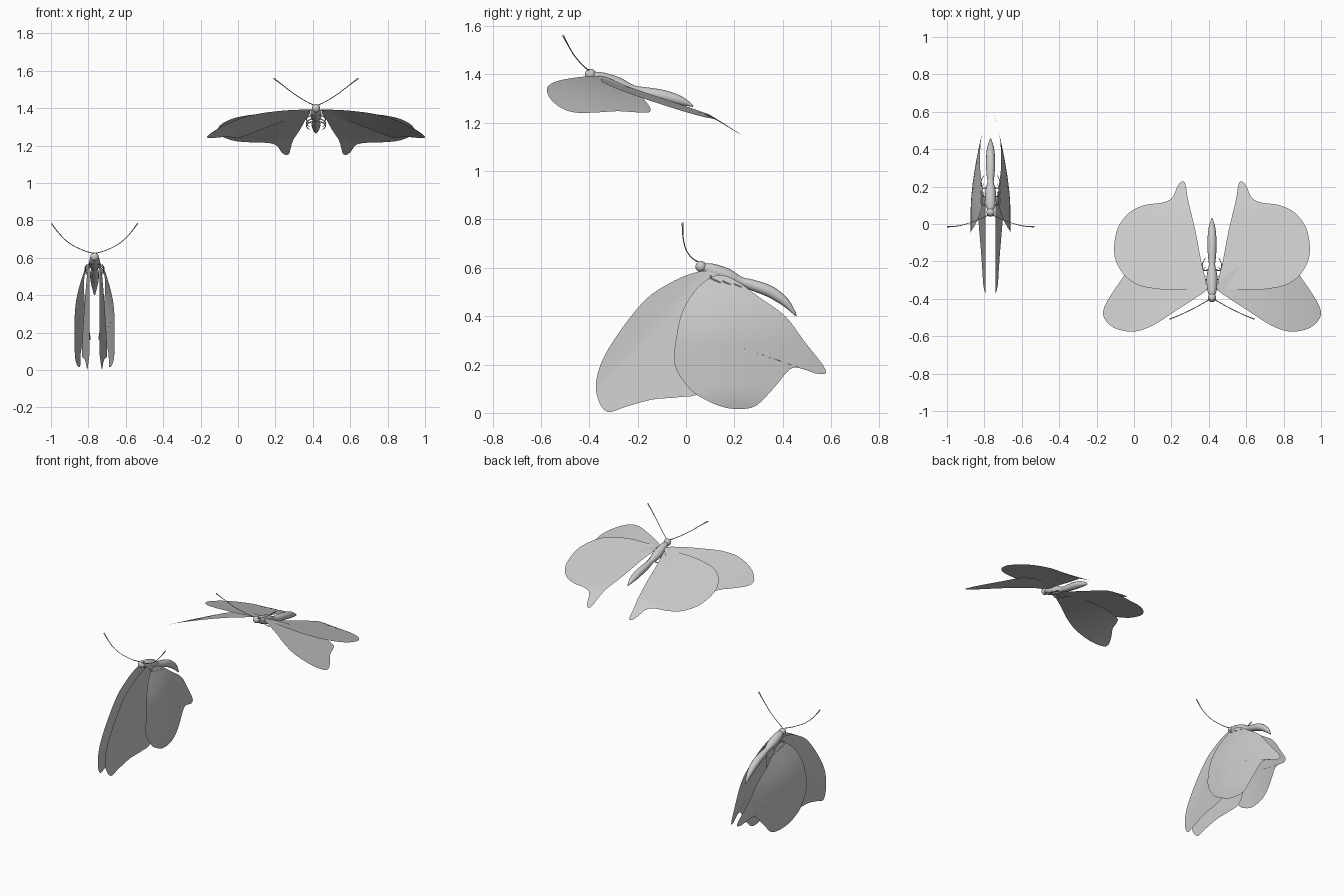
import bpy, bmesh, math
from mathutils import Vector

if "Cube" in bpy.data.objects:
    bpy.data.objects.remove(bpy.data.objects["Cube"])


def finish(bm, name):
    bmesh.ops.recalc_face_normals(bm, faces=bm.faces)
    me = bpy.data.meshes.new(name)
    bm.to_mesh(me)
    bm.free()
    for p in me.polygons:
        p.use_smooth = True
    ob = bpy.data.objects.new(name, me)
    bpy.context.collection.objects.link(ob)
    return ob


def spline(pts, closed, seg):
    """Catmull-Rom curve through the points, any dimension."""
    P = [Vector(p) for p in pts]
    n = len(P)
    out = []
    for i in range(n if closed else n - 1):
        if closed:
            a, b, c, d = (P[(i + k) % n] for k in (-1, 0, 1, 2))
        else:
            a, b, c, d = (P[min(max(i + k, 0), n - 1)] for k in (-1, 0, 1, 2))
        for j in range(seg):
            t = j / seg
            out.append(0.5 * (2 * b + (c - a) * t + (2 * a - 5 * b + 4 * c - d) * t * t
                              + (3 * b - a - 3 * c + d) * t ** 3))
    if not closed:
        out.append(P[-1])
    return out


def wing(name, outline, centre, place, rings=7):
    """Thin sheet: concentric rings inside an outline, lifted to 3D by place(u, v)."""
    edge = spline(outline, True, 4)
    c = Vector(centre)
    bm = bmesh.new()
    mid = bm.verts.new(place(*c))
    prev = None
    for r in range(1, rings + 1):
        ring = [bm.verts.new(place(*c.lerp(p, r / rings))) for p in edge]
        for i in range(len(ring)):
            k = (i + 1) % len(ring)
            if prev:
                bm.faces.new((prev[i], ring[i], ring[k], prev[k]))
            else:
                bm.faces.new((mid, ring[i], ring[k]))
        prev = ring
    return finish(bm, name)


def tube(name, path, radii, sides=12, seg=3):
    """Round tube along a smooth path with a radius per point."""
    data = spline([(*p, r) for p, r in zip(path, radii)], False, seg)
    pts = [Vector(d[:3]) for d in data]
    bm = bmesh.new()
    rings = []
    for i, p in enumerate(pts):
        t = (pts[min(i + 1, len(pts) - 1)] - pts[max(i - 1, 0)]).normalized()
        ref = Vector((1, 0, 0)) if abs(t.x) < 0.9 else Vector((0, 0, 1))
        u = t.cross(ref).normalized()
        v = t.cross(u)
        r = max(data[i][3], 0.0008)
        rings.append([bm.verts.new(p + r * (math.cos(a) * u + math.sin(a) * v))
                      for a in (2 * math.pi * k / sides for k in range(sides))])
    for a, b in zip(rings, rings[1:]):
        for k in range(sides):
            m = (k + 1) % sides
            bm.faces.new((a[k], a[m], b[m], b[k]))
    bm.faces.new(rings[0])
    bm.faces.new(rings[-1])
    return finish(bm, name)


def clamp(v):
    return max(0.0, min(1.0, v))


def body_parts(tag, cx, head, body, antenna, legs):
    # head
    bm = bmesh.new()
    bmesh.ops.create_uvsphere(bm, u_segments=14, v_segments=10, radius=0.023)
    finish(bm, tag + "_head").location = (cx, *head)
    # thorax and abdomen in one profile with a narrow waist
    tube(tag + "_body", [(cx, y, z) for y, z in body],
         [0.012, 0.026, 0.029, 0.017, 0.022, 0.024, 0.018, 0.003])
    for s, side in ((1, "right"), (-1, "left")):
        # antenna with a small club
        tube(f"{tag}_{side}_antenna", [(cx + s * x, y, z) for x, y, z in antenna],
             [0.003, 0.0022, 0.0022, 0.0025, 0.004], 6)
        # three short legs per side
        for i, (y, z) in enumerate(legs):
            pts = [(cx + s * 0.015, y, z), (cx + s * 0.045, y - 0.01, z - 0.012),
                   (cx + s * 0.05, y + 0.03, z - 0.03), (cx + s * 0.035, y + 0.06, z - 0.045)]
            tube(f"{tag}_{side}_leg_{i + 1}", pts, [0.004, 0.003, 0.0025, 0.0015], 6, 2)


# ---- flying butterfly: wings drawn from above, lifted in z ----
FX = 0.417
fly_fore = [(0.44, -0.34), (0.52, -0.405), (0.62, -0.47), (0.73, -0.54), (0.83, -0.575),
            (0.93, -0.56), (0.99, -0.51), (0.995, -0.45), (0.945, -0.36), (0.89, -0.28),
            (0.855, -0.2), (0.82, -0.15), (0.74, -0.155), (0.62, -0.2), (0.5, -0.27)]
fly_hind = [(0.45, -0.335), (0.53, -0.347), (0.66, -0.352), (0.8, -0.33), (0.88, -0.28),
            (0.93, -0.2), (0.94, -0.12), (0.92, -0.02), (0.86, 0.06), (0.78, 0.1),
            (0.68, 0.115), (0.63, 0.14), (0.602, 0.2), (0.58, 0.226), (0.56, 0.215),
            (0.545, 0.13), (0.505, -0.04), (0.475, -0.2)]


def fly_fore_z(x, y):
    return (1.393 - 0.32 * (x - 0.45) - 0.24 * (y + 0.36)
            + 0.3 * max(0, x - 0.45) * max(0, 1 - x))


def fly_hind_z(x, y):
    return 1.39 - 0.33 * (y + 0.36) - 0.06 * (x - 0.45) - 0.3 * max(0, y - 0.1)


for s, side in ((1, "right"), (-1, "left")):
    wing(f"flying_{side}_forewing", fly_fore, (0.78, -0.36),
         lambda x, y: (FX + s * (x - FX), y, fly_fore_z(x, y)))
    wing(f"flying_{side}_hindwing", fly_hind, (0.68, -0.1),
         lambda x, y: (FX + s * (x - FX), y, fly_hind_z(x, y)))

body_parts("flying", FX, (-0.395, 1.4),
           [(-0.39, 1.4), (-0.35, 1.383), (-0.28, 1.358), (-0.22, 1.338),
            (-0.17, 1.325), (-0.09, 1.31), (-0.02, 1.29), (0.03, 1.268)],
           [(0.008, -0.4, 1.415), (0.05, -0.425, 1.435), (0.115, -0.46, 1.475),
            (0.18, -0.49, 1.525), (0.226, -0.508, 1.56)],
           [(-0.34, 1.365), (-0.29, 1.345), (-0.24, 1.33)])

# ---- resting butterfly: wings drawn from the side, bowed outward in x ----
RX = -0.767
rest_fore = [(0.1, 0.585), (0.02, 0.575), (-0.07, 0.535), (-0.16, 0.475), (-0.25, 0.37),
             (-0.335, 0.24), (-0.37, 0.14), (-0.365, 0.06), (-0.325, 0.004), (-0.25, 0.025),
             (-0.14, 0.055), (-0.03, 0.065), (0.06, 0.085), (0.12, 0.2), (0.16, 0.36),
             (0.16, 0.53)]
rest_hind = [(0.13, 0.57), (0.05, 0.52), (-0.01, 0.43), (-0.037, 0.33), (-0.047, 0.2),
             (0.015, 0.1), (0.08, 0.055), (0.15, 0.025), (0.22, 0.016), (0.29, 0.03),
             (0.365, 0.105), (0.43, 0.18), (0.48, 0.183), (0.55, 0.16), (0.577, 0.18),
             (0.49, 0.295), (0.41, 0.4), (0.3, 0.48), (0.21, 0.545)]


def rest_fore_x(y, z):
    d = (y - 0.08) * 0.73 - (z - 0.58) * 0.684
    return 0.026 + 0.045 * clamp(d / 0.35)


def rest_hind_x(y, z):
    f = 1 - 0.8 * clamp((y - 0.08) / 0.5) ** 1.6
    g = 0.35 + 0.65 * math.sin(clamp((0.58 - z) / 0.3) * math.pi / 2)
    low = 0.018 * clamp((0.1 - z) / 0.1) ** 2
    return max(0.022, 0.106 * f * g - low)


for s, side in ((1, "right"), (-1, "left")):
    wing(f"resting_{side}_forewing", rest_fore, (-0.1, 0.28),
         lambda y, z: (RX + s * rest_fore_x(y, z), y, z))
    wing(f"resting_{side}_hindwing", rest_hind, (0.2, 0.28),
         lambda y, z: (RX + s * rest_hind_x(y, z), y, z))

body_parts("resting", RX, (0.062, 0.605),
           [(0.065, 0.605), (0.1, 0.593), (0.17, 0.568), (0.225, 0.546),
            (0.27, 0.53), (0.345, 0.503), (0.41, 0.458), (0.456, 0.402)],
           [(0.008, 0.05, 0.625), (0.06, 0.025, 0.64), (0.13, 0.0, 0.675),
            (0.185, -0.012, 0.725), (0.231, -0.014, 0.785)],
           [(0.11, 0.57), (0.155, 0.56), (0.2, 0.55)])
